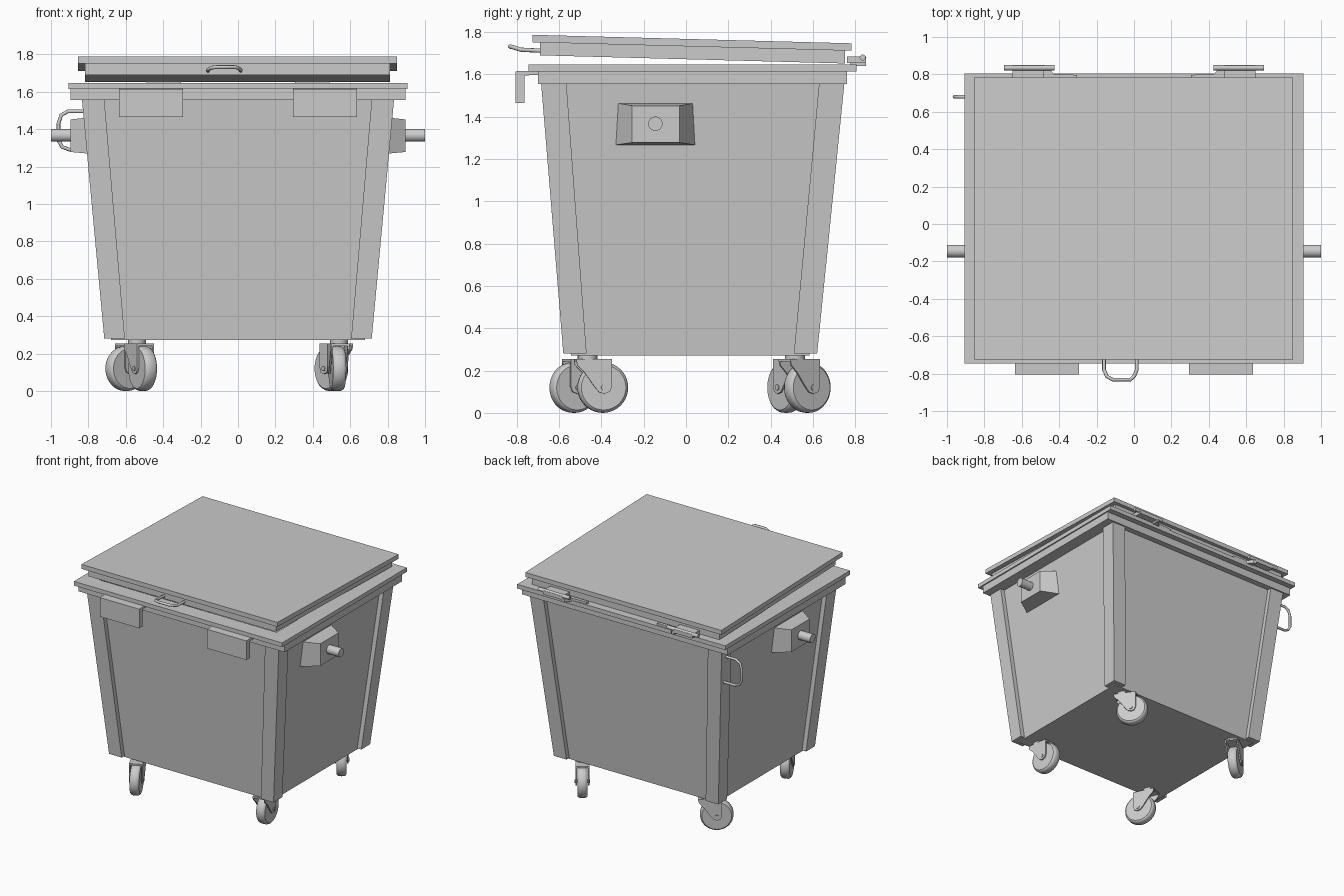
import bpy, bmesh, math
from mathutils import Vector

if "Cube" in bpy.data.objects:
    bpy.data.objects.remove(bpy.data.objects["Cube"])

grey = bpy.data.materials.new("plain grey")
grey.diffuse_color = (0.6, 0.6, 0.6, 1)
grey.use_nodes = True
grey.node_tree.nodes["Principled BSDF"].inputs["Base Color"].default_value = grey.diffuse_color


def loft(name, rings, closed=False):
    """Skin a list of point rings; cap the ends, or join last to first."""
    bm = bmesh.new()
    vs = [[bm.verts.new(p) for p in r] for r in rings]
    n = len(vs[0])
    pairs = list(zip(vs, vs[1:])) + ([(vs[-1], vs[0])] if closed else [])
    for a, b in pairs:
        for i in range(n):
            j = (i + 1) % n
            bm.faces.new((a[i], a[j], b[j], b[i]))
    if not closed:
        bm.faces.new(vs[0])
        bm.faces.new(vs[-1])
    bmesh.ops.recalc_face_normals(bm, faces=bm.faces)
    me = bpy.data.meshes.new(name)
    bm.to_mesh(me)
    bm.free()
    me.materials.append(grey)
    me.shade_smooth()
    me.set_sharp_from_angle(angle=math.radians(32))
    ob = bpy.data.objects.new(name, me)
    bpy.context.collection.objects.link(ob)
    return ob


def rect(x0, x1, y0, y1, z, slope=0.0):
    return [(x, y, z - slope * y) for x, y in ((x0, y0), (x1, y0), (x1, y1), (x0, y1))]


def box(name, x0, x1, y0, y1, z0, z1):
    return loft(name, [rect(x0, x1, y0, y1, z0), rect(x0, x1, y0, y1, z1)])


def revolve(name, origin, axis, profile, n=32):
    """Solid of circles: profile holds (distance along axis, radius)."""
    o, a = Vector(origin), Vector(axis).normalized()
    u = a.orthogonal().normalized()
    w = a.cross(u)
    return loft(name, [[o + a * d + (u * math.cos(t) + w * math.sin(t)) * r
                        for t in (2 * math.pi * i / n for i in range(n))]
                       for d, r in profile])


def tube(name, pts, r):
    cu = bpy.data.curves.new(name, 'CURVE')
    cu.dimensions = '3D'
    cu.bevel_depth = r
    cu.bevel_resolution = 2
    cu.use_fill_caps = True
    sp = cu.splines.new('POLY')
    sp.points.add(len(pts) - 1)
    for p, c in zip(sp.points, pts):
        p.co = (*c, 1)
    cu.materials.append(grey)
    bpy.context.collection.objects.link(bpy.data.objects.new(name, cu))


# Outer envelope of the tapered bin at height z, inset by d
def body(z, d=0.0):
    t = (z - 0.28) / 1.34
    x = 0.715 + 0.125 * t - d
    return -x, x, -0.58 - 0.11 * t + d, 0.62 + 0.135 * t - d


# Hollow tub with recessed panels
loft("tub", [rect(*body(z, d), z) for z, d in
             ((0.272, 0.035), (1.62, 0.035), (1.62, 0.06), (0.30, 0.06))])

# Corner posts
for sx in (0, 1):
    for sy in (0, 1):
        rings = []
        for z, w in ((0.28, 0.11), (1.62, 0.12)):
            b = body(z)
            x, y = b[sx], b[2 + sy]
            xi, yi = x + w * (1 - 2 * sx), y + w * (1 - 2 * sy)
            rings.append(rect(min(x, xi), max(x, xi), min(y, yi), max(y, yi), z))
        loft("corner_post", rings)

# Rim: hanging lip and flat flange
lip_out, lip_in = (-0.895, 0.895, -0.70, 0.76), (-0.79, 0.79, -0.64, 0.70)
loft("rim_lip", [rect(*r, z) for r, z in
                 ((lip_out, 1.555), (lip_out, 1.62), (lip_in, 1.62), (lip_in, 1.555))], True)
fl_out, fl_in = (-0.905, 0.905, -0.745, 0.805), (-0.77, 0.77, -0.62, 0.68)
loft("rim_flange", [rect(*r, z) for r, z in
                    ((fl_out, 1.615), (fl_out, 1.648), (fl_in, 1.648), (fl_in, 1.615))], True)

# Tilted lid: lower skirt and wider top plate
skirt, plate = (-0.817, 0.812, -0.69, 0.752), (-0.855, 0.85, -0.725, 0.782)
loft("lid", [rect(*r, z, 0.0266) for r, z in
             ((skirt, 1.672), (skirt, 1.733), (plate, 1.733), (plate, 1.768))])

# Lid handle and left side loop
tube("lid_handle", [(-0.16, -0.68, 1.712), (-0.16, -0.78, 1.717), (-0.145, -0.815, 1.728),
                    (-0.115, -0.832, 1.732), (-0.02, -0.832, 1.732), (0.0, -0.815, 1.728),
                    (0.015, -0.78, 1.717), (0.015, -0.68, 1.712)], 0.01)
tube("side_loop", [(-0.78, 0.68, 1.495), (-0.91, 0.68, 1.495), (-0.945, 0.68, 1.475),
                   (-0.96, 0.68, 1.43), (-0.96, 0.68, 1.34), (-0.94, 0.68, 1.305),
                   (-0.90, 0.68, 1.29), (-0.77, 0.68, 1.29)], 0.01)

for s in (-1, 1):
    # Front lifting hooks
    prof = [(-0.68, 1.62), (-0.805, 1.615), (-0.805, 1.465), (-0.763, 1.465),
            (-0.763, 1.595), (-0.68, 1.60)]
    loft("front_hook", [[(s * x, y, z) for y, z in prof] for x in (0.295, 0.637)])

    # Side trunnion block and pin
    def side(x, y0, y1, z0, z1):
        return [(s * x, y, z) for y, z in ((y0, z0), (y1, z0), (y1, z1), (y0, z1))]
    loft("trunnion_block", [side(0.75, -0.345, 0.055, 1.265, 1.468),
                            side(0.895, -0.255, -0.03, 1.278, 1.452)])
    revolve("trunnion_pin", (s * 0.85, -0.145, 1.367), (s, 0, 0), [(0, 0.034), (0.15, 0.034)], 24)

    # Rear hinges
    xa, xb = sorted((s * 0.48, s * 0.65))
    box("hinge_plate", xa, xb, 0.76, 0.85, 1.655, 1.685)
    revolve("hinge_pin", (s * 0.425, 0.835, 1.68), (s, 0, 0), [(0, 0.014), (0.27, 0.014)], 16)
    arm = [(0.49, 0.85), (0.465, 0.845), (0.43, 0.803), (0.305, 0.797), (0.305, 0.775), (0.49, 0.775)]
    loft("hinge_arm", [[(s * x, y, z) for x, y in arm] for z in (1.64, 1.665)])

# Swivel casters: pivot position and trailing angle
for px, py, ang in ((-0.54, -0.465, -65), (0.54, -0.465, 97), (-0.54, 0.515, 215), (0.54, 0.515, 125)):
    d = Vector((math.cos(math.radians(ang)), math.sin(math.radians(ang)), 0))
    n = Vector((-d.y, d.x, 0))

    def P(u, v, z):
        return Vector((px, py, z)) + d * u + n * v

    revolve("caster_swivel", P(0, 0, 0.245), (0, 0, 1), [(0, 0.047), (0.04, 0.047)], 24)
    loft("fork_crown", [[P(u, v, z) for u, v in ((-0.06, -0.05), (0.11, -0.05), (0.11, 0.05), (-0.06, 0.05))]
                        for z in (0.242, 0.254)])
    cheek = [(-0.06, 0.25), (-0.055, 0.225), (-0.02, 0.19), (0.03, 0.12), (0.05, 0.097), (0.075, 0.09),
             (0.1, 0.1), (0.11, 0.125), (0.11, 0.25)]
    for v in (-0.05, 0.04):
        loft("fork_cheek", [[P(u, w, z) for u, z in cheek] for w in (v, v + 0.01)])
    revolve("caster_wheel", P(0.072, 0, 0.12), n,
            [(-0.035, 0.106), (-0.029, 0.114), (-0.018, 0.119), (0, 0.12),
             (0.018, 0.119), (0.029, 0.114), (0.035, 0.106)], 40)
    revolve("caster_axle", P(0.072, -0.055, 0.12), n, [(0, 0.014), (0.11, 0.014)], 12)
